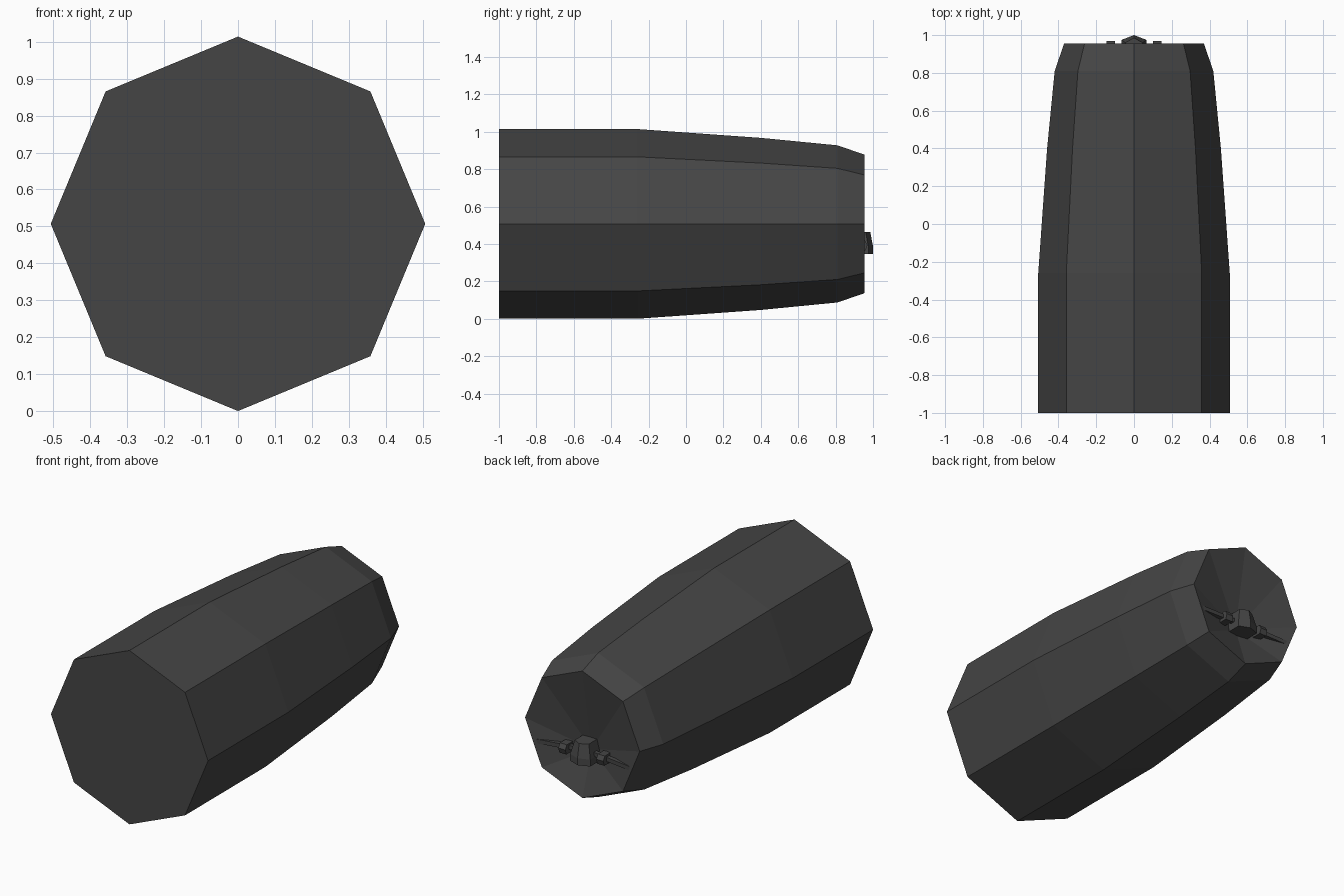
import bpy, bmesh
from math import sin, cos, pi
from mathutils import Vector

if "Cube" in bpy.data.objects:
    bpy.data.objects.remove(bpy.data.objects["Cube"])

mat = bpy.data.materials.new("dark_grey")
mat.diffuse_color = (0.06, 0.06, 0.06, 1)
mat.use_nodes = True
mat.node_tree.nodes["Principled BSDF"].inputs["Base Color"].default_value = mat.diffuse_color


def finish(bm, name):
    bmesh.ops.recalc_face_normals(bm, faces=bm.faces)
    me = bpy.data.meshes.new(name)
    bm.to_mesh(me)
    bm.free()
    ob = bpy.data.objects.new(name, me)
    me.materials.append(mat)
    bpy.context.collection.objects.link(ob)
    return ob


def loft(bm, loops):
    """Skin a list of equal-length vertex loops, returning the rings."""
    rings = [[bm.verts.new(p) for p in loop] for loop in loops]
    for a, b in zip(rings, rings[1:]):
        n = len(a)
        for i in range(n):
            bm.faces.new((a[i], a[(i + 1) % n], b[(i + 1) % n], b[i]))
    return rings


def capped(name, loops):
    bm = bmesh.new()
    rings = loft(bm, loops)
    bm.faces.new(rings[0])
    bm.faces.new(rings[-1])
    return finish(bm, name)


# Tapered octagonal shell with a shallow faceted recess at the back
ZC = 0.507
sections = [(-1.0, 0.507), (-0.26, 0.507), (0.4, 0.46), (0.81, 0.42), (0.955, 0.37)]
bm = bmesh.new()
rings = loft(bm, [[(r * sin(i * pi / 4), y, ZC + r * cos(i * pi / 4)) for i in range(8)]
                  for y, r in sections])
bm.faces.new(rings[0])
apex = bm.verts.new((0, 0.87, 0.39))
rim = rings[-1]
for i in range(8):
    bm.faces.new((rim[i], rim[(i + 1) % 8], apex))
finish(bm, "octagonal_shell")

# Central hub: faceted block standing out of the recess, narrower at the top
plan = [(-0.065, 0.88), (-0.065, 0.975), (0, 1.0), (0.065, 0.975), (0.065, 0.88)]
capped("hub_block", [
    [(x, y, 0.345) for x, y in plan],
    [(x, y, 0.385) for x, y in plan],
    [(x * 0.7, y - 0.015, 0.465) for x, y in plan]])

# Side knobs and the thin arms that reach the rim
for s, side in ((-1, "left"), (1, "right")):
    capped(side + "_knob", [
        [(s * x, y, z) for y, z in ((0.9, 0.365), (0.96, 0.365), (0.97, 0.395), (0.955, 0.42), (0.9, 0.42))]
        for x in (0.1, 0.145)])
    capped(side + "_arm", [
        [(s * x, yc + dy, zc + dz) for dy, dz in ((-0.015, -0.012), (0.01, -0.012), (0.01, 0.012), (-0.015, 0.012))]
        for x, yc, zc in ((0.06, 0.925, 0.4), (0.31, 0.94, 0.385))])
